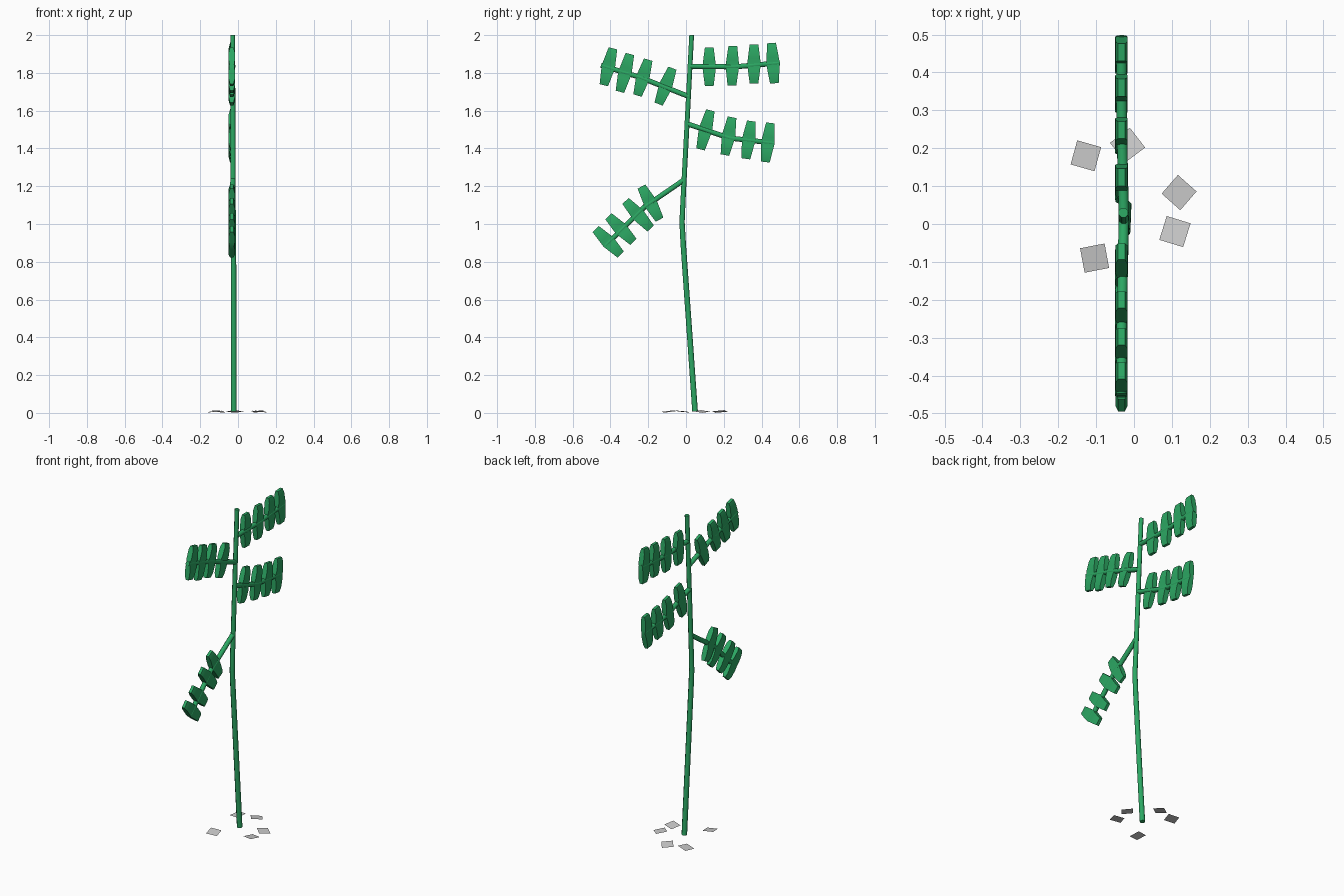
import bpy, bmesh, math
from mathutils import Vector, Euler

if "Cube" in bpy.data.objects:
    bpy.data.objects.remove(bpy.data.objects["Cube"])

green = bpy.data.materials.new("leaf_green")
green.diffuse_color = (0.025, 0.39, 0.125, 1)
green.use_nodes = True
green.node_tree.nodes["Principled BSDF"].inputs["Base Color"].default_value = green.diffuse_color


def make_object(name, bm, mat=None):
    bmesh.ops.recalc_face_normals(bm, faces=bm.faces)
    me = bpy.data.meshes.new(name)
    bm.to_mesh(me)
    bm.free()
    ob = bpy.data.objects.new(name, me)
    bpy.context.collection.objects.link(ob)
    if mat:
        me.materials.append(mat)
    return ob


def add_tube(bm, path, radii, thick=None, sides=8):
    """Capped tube along a path near the yz plane; thick overrides the x half sizes."""
    pts = [Vector(p) for p in path]
    turn = math.pi / sides
    grow = 2 ** 0.5 if sides == 4 else 1 / math.cos(turn) ** 0.5
    rings = []
    for i, p in enumerate(pts):
        t = (pts[min(i + 1, len(pts) - 1)] - pts[max(i - 1, 0)]).normalized()
        v = t.cross(Vector((1, 0, 0))).normalized()
        u = v.cross(t)
        rv, ru = radii[i] * grow, (thick or radii)[i] * grow
        ring = []
        for k in range(sides):
            a = 2 * math.pi * k / sides + turn
            ring.append(bm.verts.new(p + u * (ru * math.cos(a)) + v * (rv * math.sin(a))))
        rings.append(ring)
    for a, b in zip(rings, rings[1:]):
        for k in range(sides):
            n = (k + 1) % sides
            bm.faces.new((a[k], a[n], b[n], b[k]))
    bm.faces.new(rings[0])
    bm.faces.new(rings[-1])


def smooth_edges(ob, angle=50):
    bpy.ops.object.select_all(action='DESELECT')
    ob.select_set(True)
    bpy.context.view_layer.objects.active = ob
    bpy.ops.object.shade_smooth_by_angle(angle=math.radians(angle))


# Main stem, slightly bent
bm = bmesh.new()
add_tube(bm, [(-0.022, 0.048, 0.008), (-0.024, -0.015, 0.9), (-0.025, -0.021, 1.01),
              (-0.026, -0.016, 1.12), (-0.028, 0.03, 2.0)],
         [0.0155, 0.015, 0.0145, 0.014, 0.013])
smooth_edges(make_object("stem", bm, green))

# Fronds: branch path (y, z) and leaflets as (top y, top z, bottom y, bottom z)
fronds = {
    "upper_front": ([(0.015, 1.675), (-0.245, 1.777), (-0.45, 1.84)],
                    [(-.387, 1.93, -.435, 1.735), (-.297, 1.90, -.35, 1.70),
                     (-.2, 1.87, -.257, 1.68), (-.072, 1.825, -.145, 1.635)]),
    "upper_back": ([(0.022, 1.835), (0.257, 1.832), (0.497, 1.853)],
                   [(.123, 1.935, .123, 1.73), (.248, 1.943, .243, 1.733),
                    (.36, 1.95, .36, 1.745), (.453, 1.958, .468, 1.745)]),
    "middle_back": ([(0.007, 1.53), (0.23, 1.455), (0.466, 1.428)],
                    [(.129, 1.602, .077, 1.395), (.244, 1.565, .206, 1.365),
                     (.346, 1.545, .317, 1.345), (.447, 1.535, .42, 1.328)]),
    "lower_front": ([(-0.01, 1.234), (-0.22, 1.09), (-0.425, 0.887)],
                    [(-.478, .973, -.345, .838), (-.411, 1.041, -.278, .905),
                     (-.32, 1.122, -.187, .976), (-.236, 1.198, -.14, 1.023)]),
}
X = -0.033
for name, (path, leaves) in fronds.items():
    bm = bmesh.new()
    xs = (-0.027, -0.032, X)
    add_tube(bm, [(x, y, z) for x, (y, z) in zip(xs, path)], [0.014] * 3)
    smooth_edges(make_object(name + "_branch", bm, green))
    # Leaflets: thin blocks, widest at the branch, with rounded-off tips
    bm = bmesh.new()
    for y0, z0, y1, z1 in leaves:
        a, b = Vector((X, y0, z0)), Vector((X, y1, z1))
        add_tube(bm, [a.lerp(b, t) for t in (0, 0.13, 0.36, 0.5, 0.64, 0.87, 1)],
                 [0.023, 0.0265, 0.0325, 0.036, 0.0325, 0.0265, 0.023],
                 thick=[0.009, 0.016, 0.0165, 0.012, 0.0165, 0.016, 0.009], sides=4)
    smooth_edges(make_object(name + "_leaflets", bm, green))

# Flat grey ground chips around the base: x, y, turn, tilts
chips = [(-0.127, 0.18, -16, 5, -7), (-0.017, 0.208, 37, -7, 5), (0.119, 0.083, 49, 5, 7),
         (0.108, -0.02, -17, -5, -5), (-0.104, -0.09, 11, 7, 4)]
for i, (x, y, turn, tx, ty) in enumerate(chips):
    bm = bmesh.new()
    bmesh.ops.create_grid(bm, x_segments=1, y_segments=1, size=0.033)
    ob = make_object("ground_chip_%d" % (i + 1), bm)
    rot = Euler([math.radians(a) for a in (tx, ty, turn)])
    for v in ob.data.vertices:
        v.co = rot.to_matrix() @ v.co + Vector((x, y, 0.0075))
